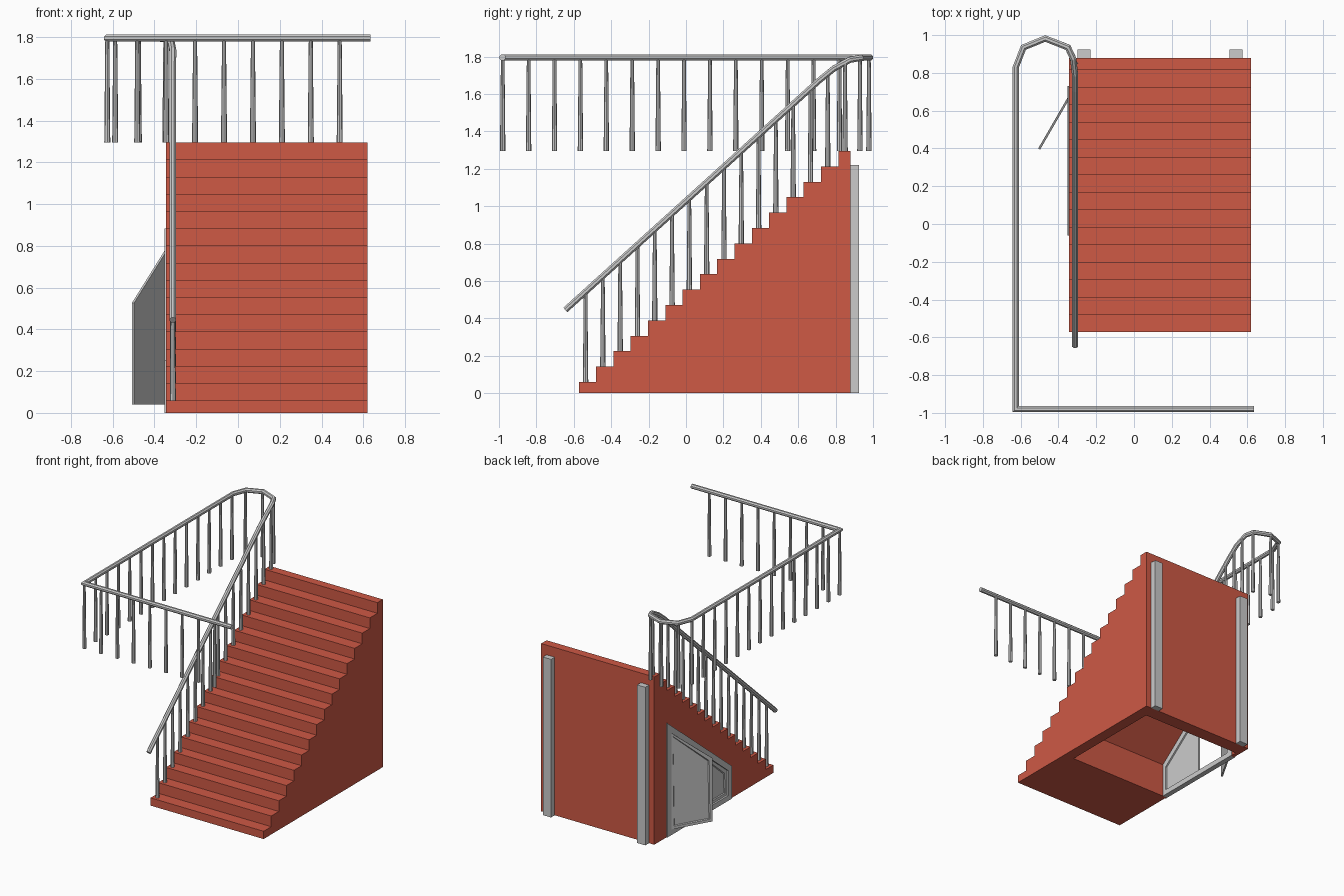
import bpy, bmesh, math
from mathutils import Vector, Matrix

if "Cube" in bpy.data.objects:
    bpy.data.objects.remove(bpy.data.objects["Cube"])

red = bpy.data.materials.new("stair_red")
red.diffuse_color = (0.62, 0.10, 0.06, 1)
red.use_nodes = True
red.node_tree.nodes["Principled BSDF"].inputs["Base Color"].default_value = red.diffuse_color


def to_object(name, bm, mat=None):
    bmesh.ops.recalc_face_normals(bm, faces=bm.faces)
    mesh = bpy.data.meshes.new(name)
    bm.to_mesh(mesh)
    bm.free()
    ob = bpy.data.objects.new(name, mesh)
    bpy.context.collection.objects.link(ob)
    if mat:
        mesh.materials.append(mat)
    return ob


def prism_bm(profile, x0, x1):
    """Extrude a (y, z) profile from x0 to x1; returns bmesh and the x0 face."""
    bm = bmesh.new()
    a = [bm.verts.new((x0, y, z)) for y, z in profile]
    b = [bm.verts.new((x1, y, z)) for y, z in profile]
    face = bm.faces.new(a)
    bm.faces.new(b[::-1])
    for i in range(len(a)):
        j = (i + 1) % len(a)
        bm.faces.new((a[i], b[i], b[j], a[j]))
    bmesh.ops.recalc_face_normals(bm, faces=bm.faces)
    return bm, face


# Stair block: stepped side profile
LEFT, RIGHT, BACK = -0.345, 0.62, 0.88
STEPS, Y0, TREAD, Z0, RISE = 16, -0.573, 0.0925, 0.06, 0.0823
profile = [(BACK, 0), (Y0, 0)]
for i in range(STEPS):
    y, z = Y0 + i * TREAD, Z0 + i * RISE
    nxt = y + TREAD if i < STEPS - 1 else BACK
    profile += [(y, z), (nxt, z)]
stairs = to_object("stair_block", prism_bm(profile, LEFT, RIGHT)[0], red)


# Cupboard under the stairs: open-bottomed cavity and side doorway
def slope(y):
    return 0.25 + 0.80 * (y + 0.06)


def under_slope(y0, y1, z0, drop=0.0):
    return [(y0, z0), (y0, slope(y0) - drop), (y1, slope(y1) - drop), (y1, z0)]


for name, prof, x0, x1 in (
        ("cavity_cutter", under_slope(-0.045, 0.775, -0.1), -0.315, 0.535),
        ("doorway_cutter", under_slope(-0.045, 0.72, -0.1), -0.45, -0.25)):
    cutter = to_object(name, prism_bm(prof, x0, x1)[0], red)
    cutter.hide_render = True
    cutter.hide_set(True)
    mod = stairs.modifiers.new(name, 'BOOLEAN')
    mod.operation = 'DIFFERENCE'
    mod.solver = 'EXACT'
    mod.object = cutter

# Door frame: ring between outer and inner outlines
outer = under_slope(-0.06, 0.73, 0.0)
inner = under_slope(-0.015, 0.68, 0.04, 0.055)
bm = bmesh.new()
rings = [[bm.verts.new((x, y, z)) for y, z in loop]
         for x, loop in ((-0.352, outer), (-0.352, inner), (-0.312, inner), (-0.312, outer))]
for r in range(4):
    p, q = rings[r], rings[(r + 1) % 4]
    for i in range(4):
        j = (i + 1) % 4
        bm.faces.new((p[i], p[j], q[j], q[i]))
to_object("cupboard_frame", bm)


# Door leaves with a recessed panel outside; the rear one stands open
def leaf(name, y0, y1, x0, x1, angle=0.0):
    bm, face = prism_bm(under_slope(y0, y1, 0.04, 0.055), x0, x1)
    bmesh.ops.inset_region(bm, faces=[face], thickness=0.03, depth=0)
    bmesh.ops.inset_region(bm, faces=[face], thickness=0.008, depth=-0.006)
    bmesh.ops.rotate(bm, verts=bm.verts, cent=(LEFT, y1, 0),
                     matrix=Matrix.Rotation(angle, 3, 'Z'))
    return to_object(name, bm)


leaf("closed_door", -0.015, 0.345, -0.338, -0.324)
leaf("open_door", 0.355, 0.675, -0.348, -0.336, math.radians(-30))

# Rear support posts
for name, x in (("left_post", -0.265), ("right_post", 0.54)):
    bm = prism_bm([(0.88, 0), (0.925, 0), (0.925, 1.22), (0.88, 1.22)],
                  x - 0.035, x + 0.035)[0]
    to_object(name, bm)

# Handrail: octagonal section swept with mitred corners
TOP = 1.795
RX, LX, FY = -0.312, -0.626, -0.98
path = [Vector(p) for p in (
    (0.635, FY, TOP), (LX, FY, TOP), (LX, 0.83, TOP), (-0.585, 0.935, TOP),
    (-0.47, 0.982, TOP), (-0.35, 0.935, TOP - 0.002), (-0.322, 0.875, TOP - 0.013),
    (RX, 0.79, 1.735), (RX, 0.71, 1.67), (RX, -0.645, 0.445))]
bm = bmesh.new()
rings = []
for i, p in enumerate(path):
    d0 = (p - path[max(i - 1, 0)]).normalized()
    d1 = (path[min(i + 1, len(path) - 1)] - p).normalized()
    t = (d0 + d1).normalized()
    side = t.cross(Vector((0, 0, 1))).normalized()
    up = side.cross(t)
    if d0.length and d1.length:
        side = side / max(t.dot(d0), 0.5)
    ring = []
    for k in range(8):
        a = math.pi / 8 + k * math.pi / 4
        ring.append(bm.verts.new(p + 0.0175 * (math.cos(a) * side + math.sin(a) * up)))
    rings.append(ring)
for p, q in zip(rings, rings[1:]):
    for k in range(8):
        m = (k + 1) % 8
        bm.faces.new((p[k], p[m], q[m], q[k]))
bm.faces.new(rings[0])
bm.faces.new(rings[-1][::-1])
to_object("handrail", bm)


# Tapered balusters
def baluster(bm, x, y, z0, z1):
    bmesh.ops.create_cone(bm, cap_ends=True, segments=8, radius1=0.0145, radius2=0.0095,
                          depth=z1 - z0, matrix=Matrix.Translation((x, y, (z0 + z1) / 2)))


GAP, FLOOR = 0.1385, 1.295
bm = bmesh.new()
for i in range(8):                                  # front landing run
    baluster(bm, 0.487 - i * GAP, FY, FLOOR, TOP)
for i in range(14):                                 # long left run
    baluster(bm, LX, FY + i * GAP, FLOOR, TOP)
for x, y in ((-0.588, 0.93), (-0.475, 0.978), (-0.348, 0.93)):   # curved end
    baluster(bm, x, y, FLOOR, TOP)
to_object("landing_balusters", bm)

bm = bmesh.new()
for i in range(STEPS):                              # one per step
    y = Y0 + 0.036 + i * TREAD
    z = 0.445 + (y + 0.645) * (1.67 - 0.445) / (0.71 + 0.645)
    baluster(bm, RX, y, Z0 + i * RISE, min(z, 1.765))
to_object("stair_balusters", bm)
